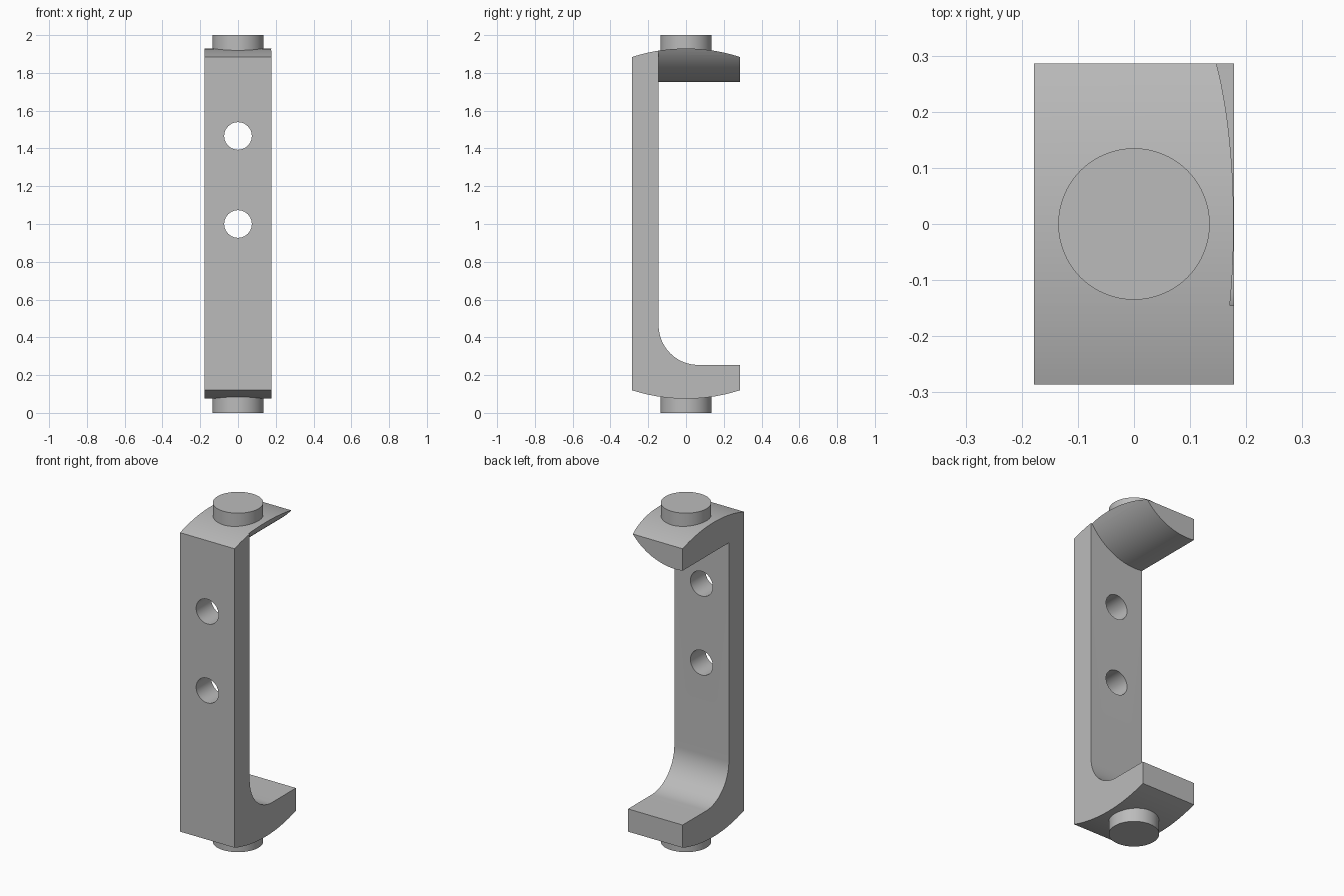
import bpy
import bmesh
from math import asin, cos, radians, sin
from mathutils import Matrix, Vector

HALF_W, HALF_D = 0.178, 0.286      # half width (x) and half depth (y)
INNER = -0.145                     # inner face of the spine
CROWN_R = 0.931                    # radius of the domed ends
TOP, BOTTOM = 1.929, 0.075         # apex of each domed end

cube = bpy.data.objects.get("Cube")
if cube:
    bpy.data.objects.remove(cube, do_unlink=True)

steel = bpy.data.materials.new("grey_steel")
steel.use_nodes = True
GREY = (0.5, 0.5, 0.5, 1)
steel.diffuse_color = GREY
steel.node_tree.nodes["Principled BSDF"].inputs["Base Color"].default_value = GREY


def make(name, bm):
    bmesh.ops.recalc_face_normals(bm, faces=bm.faces)
    mesh = bpy.data.meshes.new(name)
    bm.to_mesh(mesh)
    bm.free()
    mesh.materials.append(steel)
    obj = bpy.data.objects.new(name, mesh)
    bpy.context.collection.objects.link(obj)
    return obj


def extrude_profile(name, points):
    """Closed (y, z) outline extruded across the full width."""
    bm = bmesh.new()
    face = bm.faces.new([bm.verts.new((-HALF_W, y, z)) for y, z in points])
    new = bmesh.ops.extrude_face_region(bm, geom=[face])["geom"]
    verts = [v for v in new if isinstance(v, bmesh.types.BMVert)]
    bmesh.ops.translate(bm, verts=verts, vec=(2 * HALF_W, 0, 0))
    return make(name, bm)


def cylinder(name, radius, length, centre, axis, sides=64):
    bm = bmesh.new()
    turn = Vector((0, 0, 1)).rotation_difference(Vector(axis)).to_matrix().to_4x4()
    bmesh.ops.create_cone(bm, cap_ends=True, segments=sides, radius1=radius,
                          radius2=radius, depth=length,
                          matrix=Matrix.Translation(centre) @ turn)
    return make(name, bm)


def arc(centre, radius, start, end, steps=24):
    angles = [radians(start + (end - start) * i / steps) for i in range(steps + 1)]
    return [(centre[0] + radius * cos(a), centre[1] + radius * sin(a)) for a in angles]


def boolean(obj, cutter, operation):
    mod = obj.modifiers.new("cut", "BOOLEAN")
    mod.object, mod.operation, mod.solver = cutter, operation, "EXACT"
    bpy.context.view_layer.objects.active = obj
    bpy.ops.object.modifier_apply(modifier=mod.name)
    bpy.data.objects.remove(cutter, do_unlink=True)


# Angles at which the domes meet the front, inner and back planes
edge = asin(HALF_D / CROWN_R) * 57.29578
inner = asin(-INNER / CROWN_R) * 57.29578
top_centre = (0, TOP - CROWN_R)
low_centre = (0, BOTTOM + CROWN_R)

# Spine with filleted lower arm
FILLET, SHELF = 0.21, 0.254
outline = arc(low_centre, CROWN_R, 270 - edge, 270 + edge)
outline += [(HALF_D, SHELF)]
outline += arc((INNER + FILLET, SHELF + FILLET), FILLET, 270, 180)
outline += arc(top_centre, CROWN_R, 90 + inner, 90 + edge, 12)
spine = extrude_profile("spine_and_lower_arm", outline)

# Two through holes in the spine
for z in (1.0, 1.466):
    hole = cylinder("hole_cutter", 0.073, 0.4, (0, -0.2, z), (0, 1, 0))
    boolean(spine, hole, "DIFFERENCE")

# Upper arm with a rounded underside
outline = [(INNER, 1.7), (HALF_D, 1.7)]
outline += arc(top_centre, CROWN_R, 90 - edge, 90 + inner, 32)
arm = extrude_profile("upper_arm", outline)
round_form = cylinder("round_cutter", 0.355, 2, (-0.13, 0, 2.106), (0, 1, 0), 128)
boolean(arm, round_form, "INTERSECT")

# Round pegs on both ends
pegs = [cylinder(name, 0.135, 0.12, (0, 0, z), (0, 0, 1))
        for name, z in (("lower_peg", 0.06), ("upper_peg", 1.94))]

# Smooth curved faces, keep edges crisp
bpy.ops.object.select_all(action="DESELECT")
for obj in [spine, arm] + pegs:
    obj.select_set(True)
bpy.context.view_layer.objects.active = spine
bpy.ops.object.shade_smooth_by_angle(angle=radians(12))
